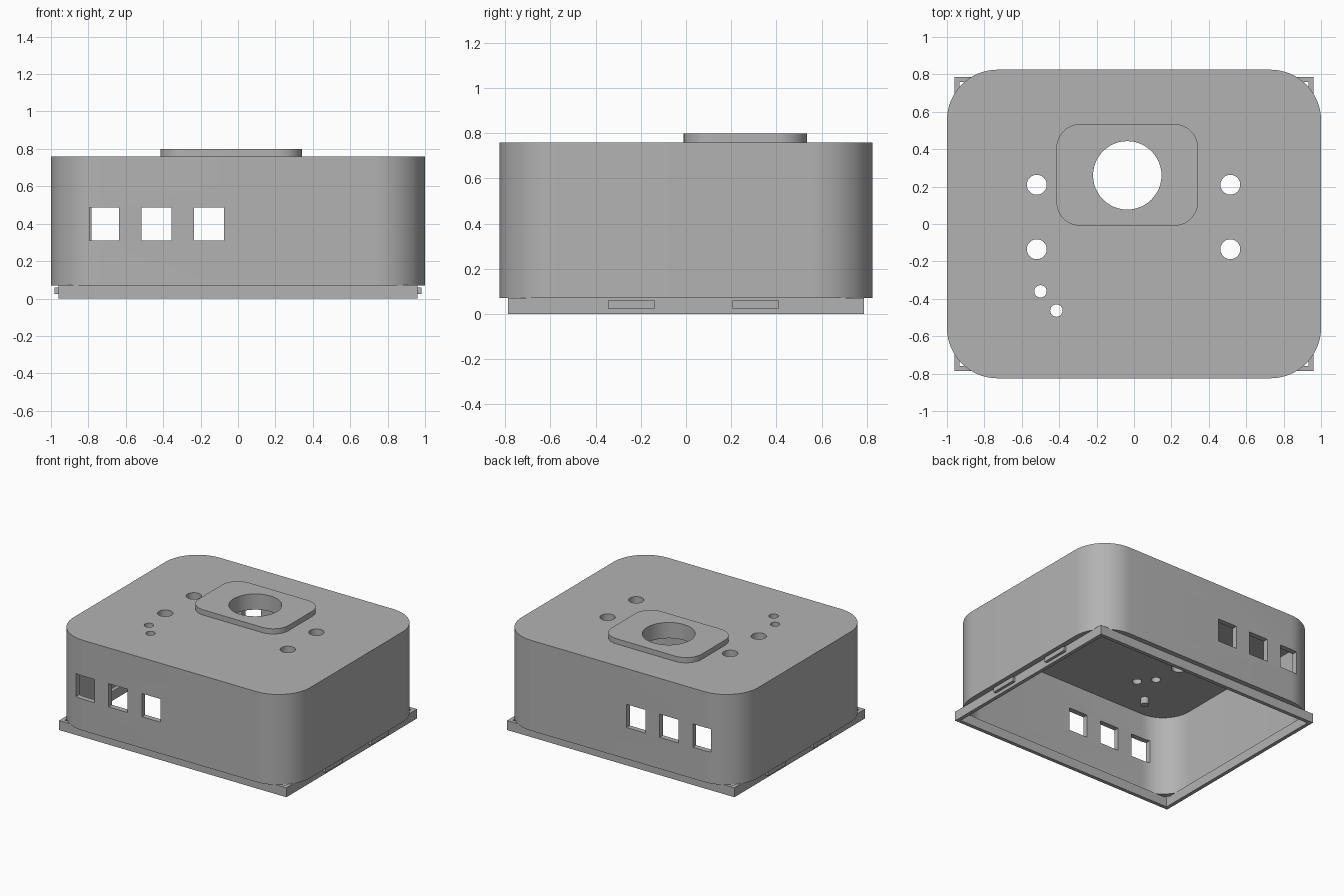
import bpy, bmesh, math

cube = bpy.data.objects.get("Cube")
if cube:
    bpy.data.objects.remove(cube, do_unlink=True)

grey = bpy.data.materials.new("plain grey")
grey.use_nodes = True
grey.diffuse_color = (0.45, 0.45, 0.45, 1)
grey.node_tree.nodes["Principled BSDF"].inputs["Base Color"].default_value = (0.45, 0.45, 0.45, 1)


def outline(x0, x1, y0, y1, r, steps=16):
    """Counter-clockwise rectangle with rounded corners."""
    if r == 0:
        return [(x0, y0), (x1, y0), (x1, y1), (x0, y1)]
    centres = [(x1 - r, y1 - r), (x0 + r, y1 - r), (x0 + r, y0 + r), (x1 - r, y0 + r)]
    pts = []
    for q, (cx, cy) in enumerate(centres):
        for i in range(steps + 1):
            a = math.pi / 2 * (q + i / steps)
            pts.append((cx + r * math.cos(a), cy + r * math.sin(a)))
    return pts


def prism(name, pts, z0, z1):
    bm = bmesh.new()
    face = bm.faces.new([bm.verts.new((x, y, z0)) for x, y in pts])
    new = bmesh.ops.extrude_face_region(bm, geom=[face])["geom"]
    verts = [v for v in new if isinstance(v, bmesh.types.BMVert)]
    bmesh.ops.translate(bm, verts=verts, vec=(0, 0, z1 - z0))
    bmesh.ops.recalc_face_normals(bm, faces=bm.faces)
    mesh = bpy.data.meshes.new(name)
    bm.to_mesh(mesh)
    bm.free()
    mesh.materials.append(grey)
    ob = bpy.data.objects.new(name, mesh)
    bpy.context.collection.objects.link(ob)
    return ob


def block(name, x0, x1, y0, y1, z0, z1, r=0):
    return prism(name, outline(x0, x1, y0, y1, r), z0, z1)


def drill(x, y, r, z0=0.5, z1=1):
    pts = [(x + r * math.cos(a), y + r * math.sin(a))
           for a in (math.tau * i / 48 for i in range(48))]
    return prism("drill", pts, z0, z1)


def carve(ob, cutters):
    """Subtract every cutter, apply the result and discard the cutters."""
    for c in cutters:
        c.hide_render = True
        mod = ob.modifiers.new("cut", 'BOOLEAN')
        mod.operation, mod.solver, mod.object = 'DIFFERENCE', 'EXACT', c
    bpy.context.view_layer.update()
    graph = bpy.context.evaluated_depsgraph_get()
    mesh = bpy.data.meshes.new_from_object(ob.evaluated_get(graph))
    ob.modifiers.clear()
    ob.data = mesh
    for c in cutters:
        bpy.data.objects.remove(c, do_unlink=True)


# Hollow shell with a thick roof
shell = block("shell", -1, 1, -0.825, 0.825, 0.07, 0.76, 0.27)
cuts = [block("cavity", -0.96, 0.96, -0.785, 0.785, -0.1, 0.68, 0.23)]

# Three windows in the front wall, three in the back wall
for i in range(3):
    x = -0.795 + 0.28 * i
    back_x = x + (0.012 if i == 0 else 0)
    cuts.append(block("front_window", x, x + 0.16, -1, -0.6, 0.31, 0.487))
    cuts.append(block("back_window", back_x, x + 0.16, 0.6, 1, 0.31, 0.487))

# Roof holes
for x in (-0.52, 0.515):
    for y in (-0.135, 0.21):
        cuts.append(drill(x, y, 0.053))
for x, y in ((-0.5, -0.36), (-0.415, -0.463)):
    cuts.append(drill(x, y, 0.033))
cuts.append(drill(-0.036, 0.26, 0.183))
carve(shell, cuts)

# Raised plate around the large hole
plate = block("raised_plate", -0.415, 0.343, -0.01, 0.535, 0.76, 0.8, 0.13)
carve(plate, [drill(-0.036, 0.26, 0.183)])

# Square-cornered lip under the shell
lip = block("lip", -0.96, 0.96, -0.787, 0.787, 0, 0.072)
carve(lip, [block("lip_opening", -0.932, 0.932, -0.759, 0.759, -0.1, 0.2)])

# Snap tabs on both sides of the lip
for side, label in ((1, "left"), (-1, "right")):
    x0, x1 = sorted((side * 0.95, side * 0.982))
    for y in (-0.345, 0.205):
        block(label + "_tab", x0, x1, y, y + 0.207, 0.025, 0.06)

# Small peg under the roof
peg = drill(-0.61, -0.61, 0.03, 0.63, 0.69)
peg.name = "roof_peg"

# Smooth the rounded walls, keep edges crisp
for ob in (shell, plate, peg):
    bpy.ops.object.select_all(action='DESELECT')
    ob.select_set(True)
    bpy.context.view_layer.objects.active = ob
    bpy.ops.object.shade_smooth_by_angle(angle=math.radians(30))
